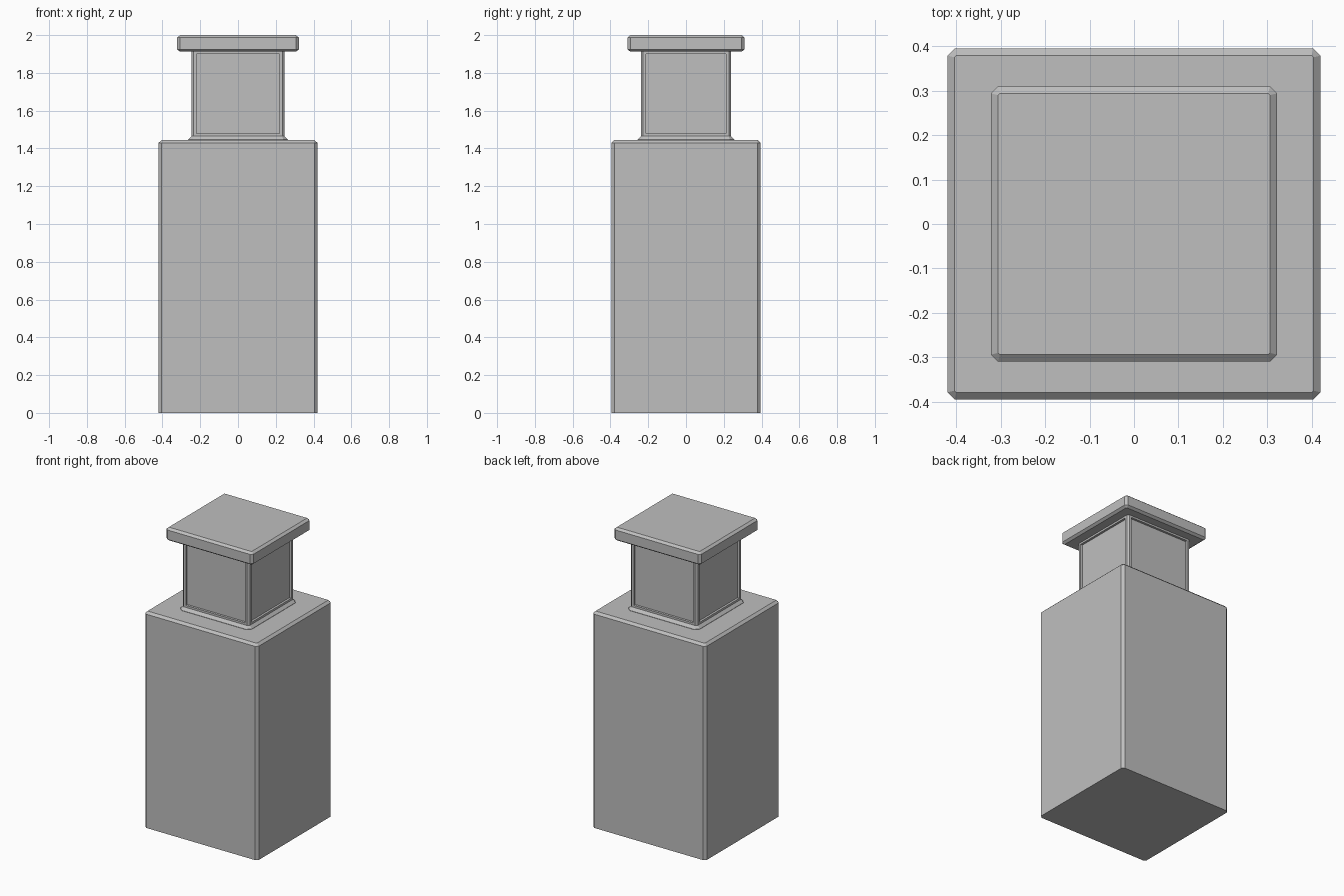
import bpy
import bmesh

cube = bpy.data.objects.get("Cube")
if cube:
    bpy.data.objects.remove(cube, do_unlink=True)

grey = bpy.data.materials.new("plain grey")
grey.use_nodes = True
colour = (0.52, 0.52, 0.52, 1)
grey.diffuse_color = colour
for node in grey.node_tree.nodes:
    if node.type == "BSDF_PRINCIPLED":
        node.inputs["Base Color"].default_value = colour


def ring(bm, z, hx, hy, c):
    """Rectangle outline with chamfered corners, counter-clockwise."""
    pts = [(hx, c - hy), (hx, hy - c), (hx - c, hy), (c - hx, hy),
           (-hx, hy - c), (-hx, c - hy), (c - hx, -hy), (hx - c, -hy)]
    return [bm.verts.new((x, y, z)) for x, y in pts]


def loft(name, sections, panels=False):
    """Closed solid through (z, half width, half depth, chamfer) sections."""
    bm = bmesh.new()
    rings = [ring(bm, *s) for s in sections]
    for low, high in zip(rings, rings[1:]):
        for i in range(len(low)):
            j = (i + 1) % len(low)
            bm.faces.new((low[i], low[j], high[j], high[i]))
    bm.faces.new(rings[0][::-1])
    bm.faces.new(rings[-1])
    bm.normal_update()
    if panels:
        # Recessed panel in each of the four large upright faces
        sides = [f for f in bm.faces
                 if abs(f.normal.z) < 0.1 and f.calc_area() > 0.1]
        bmesh.ops.inset_individual(bm, faces=sides, thickness=0.022)
        bmesh.ops.inset_individual(bm, faces=sides, thickness=0.001, depth=-0.014)
    mesh = bpy.data.meshes.new(name)
    bm.to_mesh(mesh)
    bm.free()
    mesh.materials.append(grey)
    obj = bpy.data.objects.new(name, mesh)
    bpy.context.collection.objects.link(obj)
    return obj


# Tall block with chamfered corners and top rim
loft("body", [(0, 0.42, 0.395, 0.016),
              (1.43, 0.42, 0.395, 0.016),
              (1.445, 0.404, 0.379, 0.004)])

# Sloped collar at the foot of the neck
loft("collar", [(1.44, 0.264, 0.256, 0.025),
                (1.447, 0.264, 0.256, 0.025),
                (1.465, 0.247, 0.239, 0.012)])

# Neck with recessed panels
loft("neck", [(1.463, 0.247, 0.239, 0.012),
              (1.915, 0.247, 0.239, 0.012)], panels=True)

# Overhanging square cap, chamfered all round
loft("cap", [(1.912, 0.306, 0.294, 0.004),
             (1.924, 0.322, 0.31, 0.016),
             (1.987, 0.322, 0.31, 0.016),
             (2.0, 0.306, 0.294, 0.004)])
